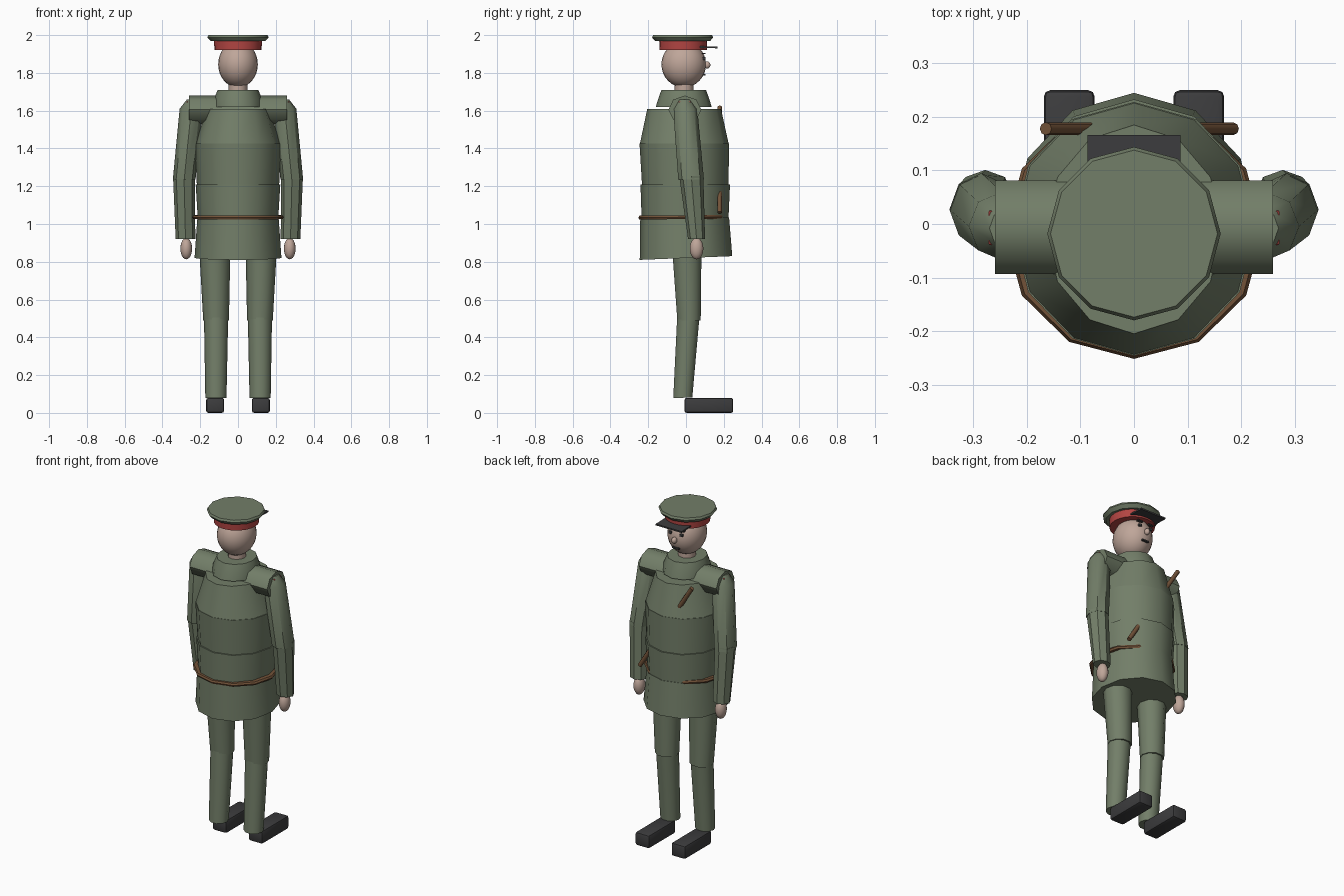
import bpy, bmesh, math
from mathutils import Vector, Matrix

cube = bpy.data.objects.get("Cube")
if cube:
    bpy.data.objects.remove(cube, do_unlink=True)


def material(name, r, g, b):
    m = bpy.data.materials.new(name)
    m.use_nodes = True
    m.diffuse_color = (r, g, b, 1)
    m.node_tree.nodes["Principled BSDF"].inputs["Base Color"].default_value = (r, g, b, 1)
    return m


GREEN = material("uniform green", 0.17, 0.21, 0.14)
SKIN = material("skin", 0.52, 0.38, 0.32)
RED = material("red cloth", 0.45, 0.06, 0.055)
BROWN = material("brown leather", 0.17, 0.085, 0.04)
DARK = material("black leather", 0.045, 0.045, 0.047)


def finish(name, bm, mat, angle=42):
    bmesh.ops.recalc_face_normals(bm, faces=bm.faces)
    mesh = bpy.data.meshes.new(name)
    bm.to_mesh(mesh)
    bm.free()
    mesh.materials.append(mat)
    ob = bpy.data.objects.new(name, mesh)
    bpy.context.collection.objects.link(ob)
    bpy.ops.object.select_all(action="DESELECT")
    bpy.context.view_layer.objects.active = ob
    ob.select_set(True)
    bpy.ops.object.shade_smooth_by_angle(angle=math.radians(angle))
    return ob


def loft(name, rings, mat, sides=12):
    """Closed tube through rings of (x, y, z, radius x, radius y, forward slope)."""
    bm = bmesh.new()
    loops = []
    for x, y, z, rx, ry, slope in rings:
        loop = []
        for i in range(sides):
            a = math.tau * i / sides
            dy = ry * math.sin(a)
            loop.append(bm.verts.new((x + rx * math.cos(a), y + dy, z + slope * dy)))
        loops.append(loop)
    for low, high in zip(loops, loops[1:]):
        for i in range(sides):
            j = (i + 1) % sides
            bm.faces.new((low[i], low[j], high[j], high[i]))
    bm.faces.new(loops[0])
    bm.faces.new(loops[-1])
    return finish(name, bm, mat)


def ball(name, centre, radii, mat, u=16, v=12):
    bm = bmesh.new()
    bmesh.ops.create_uvsphere(bm, u_segments=u, v_segments=v, radius=1)
    bmesh.ops.scale(bm, vec=radii, verts=bm.verts)
    bmesh.ops.translate(bm, vec=centre, verts=bm.verts)
    return finish(name, bm, mat, 60)


def box(name, centre, size, mat, bevel=0.0, tilt=0.0):
    bm = bmesh.new()
    bmesh.ops.create_cube(bm, size=1)
    bmesh.ops.scale(bm, vec=size, verts=bm.verts)
    if bevel:
        bmesh.ops.bevel(bm, geom=bm.edges[:], offset=bevel, segments=2,
                        affect="EDGES", profile=0.5)
    bmesh.ops.rotate(bm, matrix=Matrix.Rotation(tilt, 3, "X"), verts=bm.verts)
    bmesh.ops.translate(bm, vec=centre, verts=bm.verts)
    return finish(name, bm, mat)


def rod(name, start, end, ry, rz, mat, sides=8):
    """Straight bar between two points, flattened by its two radii."""
    start, end = Vector(start), Vector(end)
    axis = end - start
    bm = bmesh.new()
    bmesh.ops.create_cone(bm, cap_ends=True, segments=sides, radius1=1, radius2=1,
                          depth=axis.length)
    bmesh.ops.scale(bm, vec=(rz, ry, 1), verts=bm.verts)
    turn = Matrix.Rotation(math.atan2(axis.x, axis.z), 3, "Y")
    bmesh.ops.rotate(bm, matrix=turn, verts=bm.verts)
    bmesh.ops.translate(bm, vec=(start + end) / 2, verts=bm.verts)
    return finish(name, bm, mat, 50)


# Tunic: stacked padded segments, with a flared skirt
loft("tunic_skirt", [(0, 0, 0.82, 0.23, 0.245, 0.04),
                     (0, -0.007, 1.035, 0.215, 0.235, 0)], GREEN)
loft("tunic_waist", [(0, -0.005, 1.03, 0.213, 0.23, 0),
                     (0, -0.004, 1.21, 0.224, 0.237, 0)], GREEN)
loft("tunic_middle", [(0, -0.004, 1.21, 0.218, 0.229, 0),
                      (0, -0.009, 1.425, 0.228, 0.237, 0)], GREEN)
loft("tunic_chest", [(0, -0.009, 1.42, 0.226, 0.236, 0),
                     (0, -0.01, 1.61, 0.165, 0.195, 0)], GREEN)
rod("shoulder_yoke", (-0.26, -0.006, 1.605), (0.26, -0.006, 1.605), 0.087, 0.075, GREEN)
loft("collar", [(0, -0.012, 1.62, 0.13, 0.148, 0),
                (0, -0.012, 1.66, 0.128, 0.136, 0),
                (0, -0.012, 1.71, 0.108, 0.118, 0)], GREEN)

# Belt and diagonal strap
loft("belt", [(0, -0.015, 1.026, 0.236, 0.232, 0.01),
              (0, -0.015, 1.036, 0.242, 0.237, 0.01),
              (0, -0.015, 1.046, 0.236, 0.232, 0.01)], BROWN)
rod("chest_strap", (-0.165, 0.178, 1.62), (0.185, 0.178, 1.06), 0.012, 0.013, BROWN)

# Head and face
loft("neck", [(0, -0.01, 1.68, 0.05, 0.05, 0), (0, -0.01, 1.76, 0.05, 0.05, 0)], SKIN)
ball("head", (0, -0.012, 1.845), (0.105, 0.118, 0.122), SKIN, 24, 16)
ball("nose", (0, 0.112, 1.842), (0.015, 0.017, 0.019), SKIN)
box("mouth", (0, 0.096, 1.79), (0.045, 0.014, 0.008), DARK)

# Peaked cap
loft("cap_band", [(0, -0.015, 1.922, 0.125, 0.125, 0),
                  (0, -0.015, 1.975, 0.127, 0.127, 0)], RED, 24)
loft("cap_crown", [(0, -0.018, 1.968, 0.145, 0.145, 0),
                   (0, -0.018, 1.988, 0.162, 0.162, 0),
                   (0, -0.018, 2.0, 0.156, 0.156, 0)], GREEN)
box("cap_visor", (0, 0.118, 1.936), (0.174, 0.096, 0.009), DARK, tilt=-0.03)

# Paired parts
for side, s in (("left", 1), ("right", -1)):
    box(side + "_eye", (s * 0.037, 0.096, 1.876), (0.02, 0.016, 0.016), DARK, bevel=0.004)
    box(side + "_eyebrow", (s * 0.038, 0.094, 1.903), (0.035, 0.016, 0.007), DARK)
    box(side + "_shoulder_tab", (s * 0.264, -0.007, 1.642), (0.016, 0.064, 0.014), RED,
        bevel=0.003)
    loft(side + "_upper_arm", [(s * 0.285, 0.027, 1.235, 0.06, 0.068, 0),
                               (s * 0.247, -0.004, 1.61, 0.062, 0.064, 0),
                               (s * 0.24, -0.008, 1.66, 0.03, 0.035, 0)], GREEN, 8)
    loft(side + "_forearm", [(s * 0.278, 0.056, 0.92, 0.052, 0.045, 0),
                             (s * 0.286, 0.028, 1.255, 0.058, 0.064, 0)], GREEN, 8)
    ball(side + "_hand", (s * 0.274, 0.056, 0.87), (0.031, 0.036, 0.057), SKIN)
    loft(side + "_thigh", [(s * 0.116, 0.016, 0.488, 0.068, 0.065, 0),
                           (s * 0.123, 0.004, 0.88, 0.083, 0.082, 0)], GREEN, 10)
    loft(side + "_shin", [(s * 0.117, -0.017, 0.08, 0.056, 0.053, 0.04),
                          (s * 0.116, 0.012, 0.505, 0.064, 0.062, 0)], GREEN, 10)
    box(side + "_boot", (s * 0.121, 0.121, 0.04), (0.095, 0.258, 0.08), DARK, bevel=0.012)
